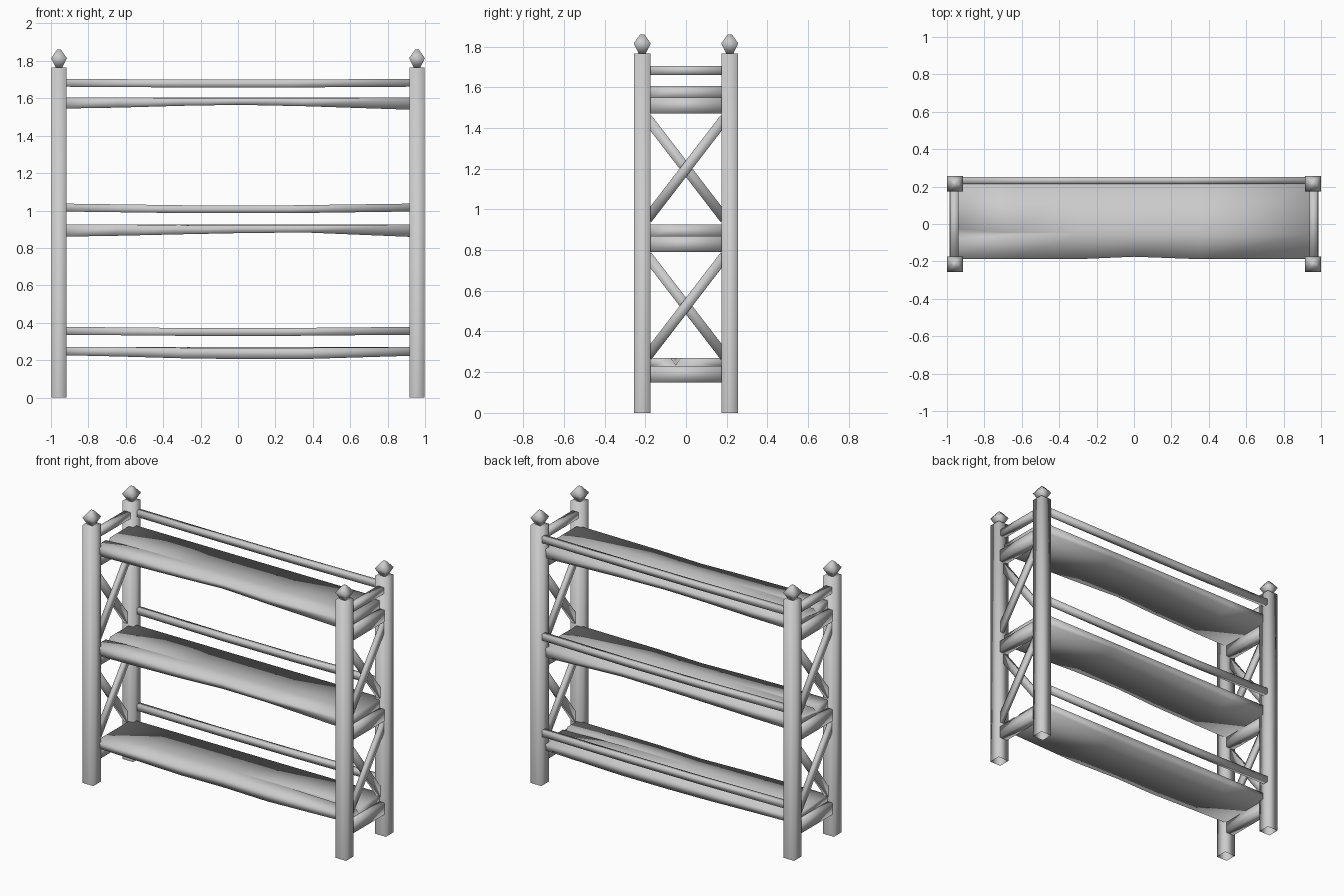
import bpy
import bmesh
from mathutils import Vector

cube = bpy.data.objects.get("Cube")
if cube:
    bpy.data.objects.remove(cube, do_unlink=True)

wood = bpy.data.materials.new("grey_wood")
wood.use_nodes = True
GREY = (0.6, 0.6, 0.6, 1)
wood.diffuse_color = GREY
wood.node_tree.nodes["Principled BSDF"].inputs["Base Color"].default_value = GREY


def loft(name, sections, cap_start=True):
    """Skin a list of equal point rings into one smooth-shaded part."""
    bm = bmesh.new()
    rings = [[bm.verts.new(p) for p in ring] for ring in sections]
    n = len(rings[0])
    for a, b in zip(rings, rings[1:]):
        for i in range(n):
            j = (i + 1) % n
            bm.faces.new((a[i], a[j], b[j], b[i]))
    if cap_start:
        bm.faces.new(rings[0][::-1])
    bm.faces.new(rings[-1])
    bmesh.ops.recalc_face_normals(bm, faces=bm.faces)
    for face in bm.faces:
        face.smooth = True
    mesh = bpy.data.meshes.new(name)
    bm.to_mesh(mesh)
    bm.free()
    mesh.materials.append(wood)
    obj = bpy.data.objects.new(name, mesh)
    bpy.context.collection.objects.link(obj)
    return obj


def square(x, y, z, h):
    return [(x - h, y - h, z), (x + h, y - h, z), (x + h, y + h, z), (x - h, y + h, z)]


def beam(name, start, end, width, height, sag=0.0):
    """Rectangular bar between two points, bowed down a little at the middle."""
    start, end = Vector(start), Vector(end)
    along = (end - start).normalized()
    side = along.cross(Vector((0, 0, 1))).normalized() * width / 2
    up = side.cross(along).normalized() * height / 2
    rings = []
    for t in ((0, 0.35, 0.65, 1) if sag else (0, 1)):
        c = start.lerp(end, t)
        if 0 < t < 1:
            c.z -= sag
        rings.append([c + side + up, c - side + up, c - side - up, c + side - up])
    return loft(name, rings)


POST_X, POST_Y = 0.957, 0.215

# Corner posts, open underneath, with faceted finials
for sx, side in ((1, "left"), (-1, "right")):
    for sy, end in ((-1, "front"), (1, "back")):
        x, y = sx * POST_X, sy * POST_Y
        loft(f"{end}_{side}_post", [square(x, y, z, 0.041) for z in (0, 1.765)], cap_start=False)
        loft(f"{end}_{side}_finial",
             [square(x, y, z, h) for z, h in ((1.762, 0.016), (1.815, 0.042), (1.86, 0.01))])

# End frames: top rail, shelf supports and crossed braces
for sx, side in ((1, "left"), (-1, "right")):
    x = sx * POST_X
    beam(f"{side}_top_rail", (x + sx * 0.003, -0.2, 1.683), (x + sx * 0.003, 0.2, 1.681), 0.045, 0.044)
    for z, level in ((0.19, "bottom"), (0.83, "middle"), (1.51, "top")):
        beam(f"{side}_{level}_support", (x, -0.2, z), (x, 0.2, z), 0.06, 0.08)
    for z, level in ((0.525, "lower"), (1.2, "upper")):
        for lean, dx in ((1, 0.014), (-1, -0.014)):
            beam(f"{side}_{level}_brace", (x + dx, -0.19, z - lean * 0.247),
                 (x + dx, 0.19, z + lean * 0.247), 0.026, 0.05)


def shelf(name, top, crack_end, thickness):
    """Uneven plank with a wedge crack running in from one end."""
    stations = (-0.95, -0.65, -0.3, 0.0, 0.35, 0.95)
    rings = []
    for x, thick in zip(stations, thickness):
        crack = 1.0 if x == crack_end * 0.95 else 0.0
        gap = 0.002 + 0.022 * crack
        front = -0.175 if x == 0 else -0.188
        dip = 0.004 if abs(x) < 0.5 else 0
        rings.append([
            (x, front, top - dip), (x, -0.05 - gap, top), (x, -0.05, top - 0.035 * crack),
            (x, -0.05 + gap, top), (x, 0.21, top),
            (x, 0.205, top - thick), (x, front + 0.005, top - thick)])
    return loft(name, rings)


shelf("top_shelf", 1.605, -1, (0.06, 0.055, 0.045, 0.04, 0.047, 0.067))
shelf("middle_shelf", 0.925, -1, (0.065, 0.06, 0.052, 0.046, 0.042, 0.067))
shelf("bottom_shelf", 0.27, 1, (0.043, 0.05, 0.06, 0.064, 0.064, 0.046))

# Back rails above each shelf
for z, sag, level in ((0.357, 0.006, "bottom"), (1.016, 0.009, "middle"), (1.683, 0.004, "top")):
    beam(f"{level}_back_rail", (-0.93, 0.233, z), (0.93, 0.233, z), 0.036, 0.042, sag)
